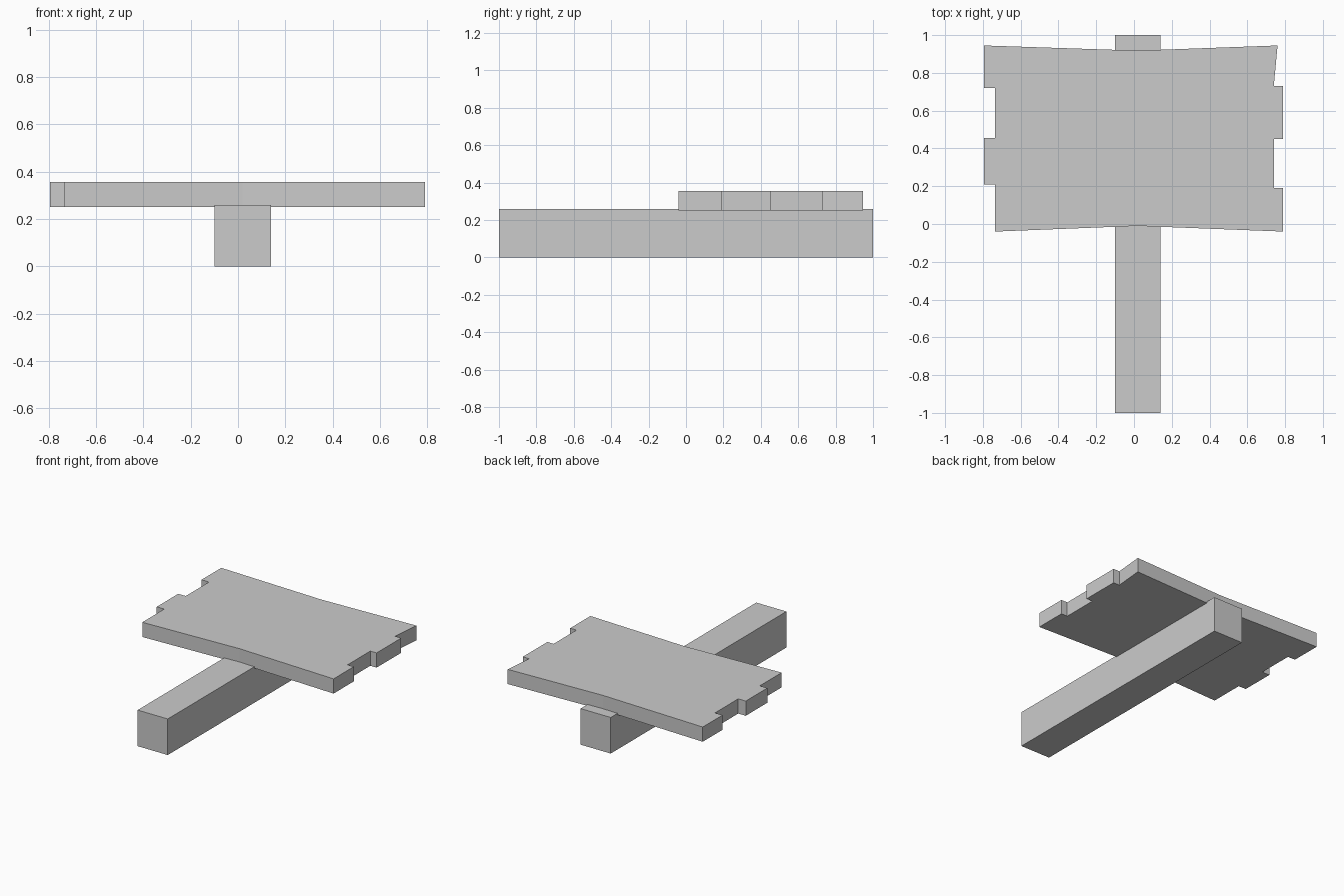
import bpy
import bmesh

default = bpy.data.objects.get("Cube")
if default:
    bpy.data.objects.remove(default, do_unlink=True)

grey = bpy.data.materials.new("plain grey")
grey.use_nodes = True
colour = (0.6, 0.6, 0.6, 1)
grey.diffuse_color = colour
grey.node_tree.nodes["Principled BSDF"].inputs["Base Color"].default_value = colour


def slab(name, outline, bottom, top):
    """Extrude a flat outline upwards into a solid."""
    bm = bmesh.new()
    face = bm.faces.new([bm.verts.new((x, y, bottom)) for x, y in outline])
    lid = bmesh.ops.extrude_face_region(bm, geom=[face])["geom"]
    verts = [v for v in lid if isinstance(v, bmesh.types.BMVert)]
    bmesh.ops.translate(bm, verts=verts, vec=(0, 0, top - bottom))
    bmesh.ops.recalc_face_normals(bm, faces=bm.faces)
    mesh = bpy.data.meshes.new(name)
    bm.to_mesh(mesh)
    bm.free()
    mesh.materials.append(grey)
    obj = bpy.data.objects.new(name, mesh)
    bpy.context.collection.objects.link(obj)
    return obj


# Square post lying along y
slab("sign_post", [(-0.10, -1), (0.14, -1), (0.14, 1), (-0.10, 1)], 0, 0.26)

# Board with notched ends and slightly pinched long edges
near_edge = [(-0.735, -0.04), (0.02, -0.01), (0.79, -0.04)]
left_end = [(0.79, 0.19), (0.74, 0.19), (0.74, 0.45), (0.79, 0.45),
            (0.79, 0.73), (0.74, 0.73)]
far_edge = [(0.76, 0.945), (0.02, 0.918), (-0.795, 0.945)]
right_end = [(-0.795, 0.72), (-0.735, 0.72), (-0.735, 0.455),
             (-0.795, 0.455), (-0.795, 0.21), (-0.735, 0.21)]
slab("sign_board", near_edge + left_end + far_edge + right_end, 0.25, 0.356)
